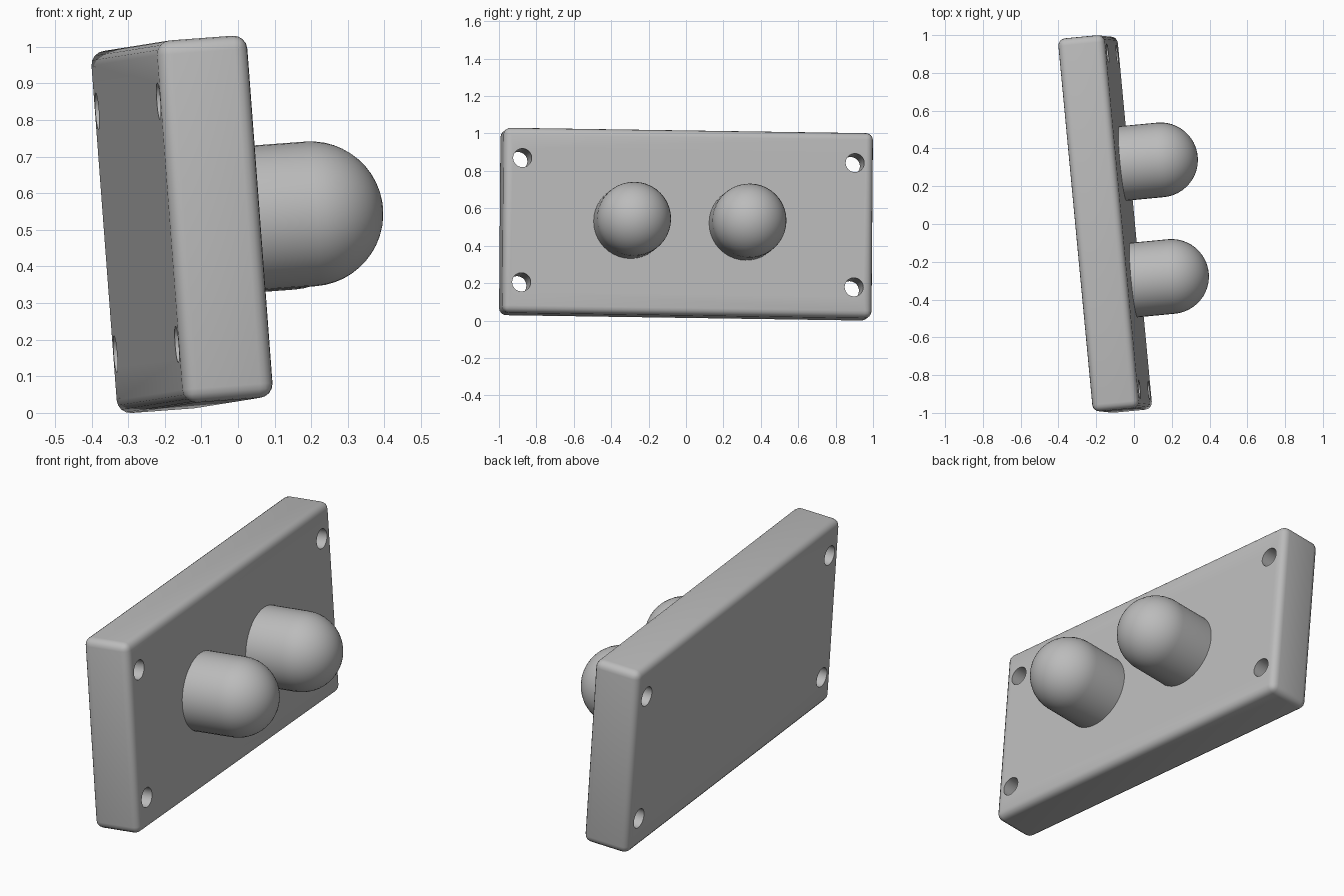
import bpy, bmesh, math
from mathutils import Matrix, Vector

if "Cube" in bpy.data.objects:
    bpy.data.objects.remove(bpy.data.objects["Cube"], do_unlink=True)

# Plate size along its normal, length and height
THICK, LENGTH, HEIGHT = 0.248, 1.984, 0.992
DOME_R, DOME_OUT = 0.198, 0.325

# Tilted frame of the whole model: normal, length and height axes
length_axis = Vector((-0.094, 0.995, -0.015)).normalized()
normal = length_axis.cross(Vector((-0.075, 0.008, 0.997))).normalized()
height_axis = normal.cross(length_axis)
frame = Matrix((normal, length_axis, height_axis)).transposed().to_4x4()
frame.translation = (-0.153, 0, 0.515)

grey = bpy.data.materials.new("light grey")
grey.use_nodes = True
colour = (0.5, 0.5, 0.5, 1)
grey.diffuse_color = colour
grey.node_tree.nodes["Principled BSDF"].inputs["Base Color"].default_value = colour


def make_object(name, bm):
    bmesh.ops.recalc_face_normals(bm, faces=bm.faces)
    mesh = bpy.data.meshes.new(name)
    bm.to_mesh(mesh)
    bm.free()
    mesh.materials.append(grey)
    ob = bpy.data.objects.new(name, mesh)
    bpy.context.collection.objects.link(ob)
    ob.matrix_world = frame
    return ob


def select_only(ob):
    bpy.ops.object.select_all(action='DESELECT')
    ob.select_set(True)
    bpy.context.view_layer.objects.active = ob


# Mounting plate with rounded edges
bm = bmesh.new()
bmesh.ops.create_cube(bm, size=1)
bmesh.ops.scale(bm, vec=(THICK, LENGTH, HEIGHT), verts=bm.verts)
bmesh.ops.bevel(bm, geom=bm.edges[:], offset=0.038, segments=4,
                profile=0.5, affect='EDGES')
plate = make_object("mounting_plate", bm)

# Four screw holes drilled through the corners
bm = bmesh.new()
for side in (-1, 1):
    for level in (-1, 1):
        place = (Matrix.Translation((0, side * 0.893, level * 0.333))
                 @ Matrix.Rotation(math.pi / 2, 4, 'Y'))
        bmesh.ops.create_cone(bm, cap_ends=True, segments=32, radius1=0.05,
                              radius2=0.05, depth=THICK * 2, matrix=place)
cutter = make_object("hole_cutter", bm)
cutter.hide_render = True
drill = plate.modifiers.new("screw_holes", 'BOOLEAN')
drill.object = cutter
drill.solver = 'EXACT'
select_only(plate)
bpy.ops.object.modifier_apply(modifier=drill.name)
bpy.data.objects.remove(cutter, do_unlink=True)


# Round-ended pegs: a straight shaft and a half-sphere tip, spun about the normal
def peg(name, offset):
    bm = bmesh.new()
    steps = 12
    points = [(THICK / 2 - 0.02, 0), (THICK / 2 - 0.02, DOME_R)]
    for i in range(steps + 1):
        a = math.pi / 2 * (1 - i / steps)
        points.append((DOME_OUT + DOME_R * math.cos(a), DOME_R * math.sin(a)))
    verts = [bm.verts.new((x, r, 0)) for x, r in points]
    edges = [bm.edges.new(pair) for pair in zip(verts, verts[1:])]
    bmesh.ops.spin(bm, geom=verts + edges, cent=(0, 0, 0), axis=(1, 0, 0),
                   angle=math.tau, steps=40)
    bmesh.ops.remove_doubles(bm, verts=bm.verts, dist=0.0005)
    bmesh.ops.translate(bm, vec=(0, offset, 0), verts=bm.verts)
    return make_object(name, bm)


parts = [plate, peg("front_peg", -0.31), peg("rear_peg", 0.31)]
for part in parts:
    select_only(part)
    bpy.ops.object.shade_smooth_by_angle(angle=math.radians(35))
